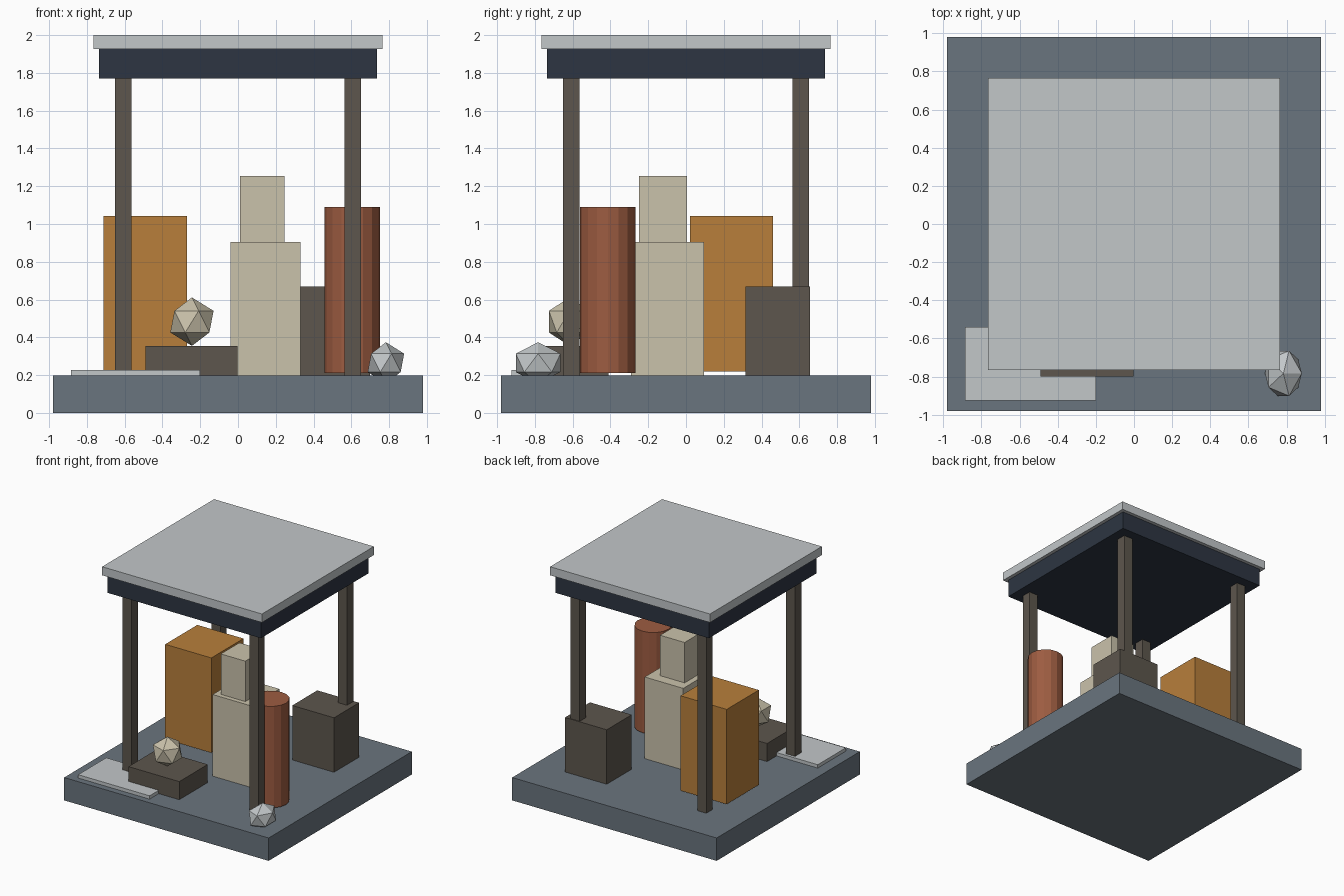
import bpy
from mathutils import Vector

if "Cube" in bpy.data.objects:
    bpy.data.objects.remove(bpy.data.objects["Cube"])


def srgb(r, g, b):
    def lin(c):
        c /= 255
        return c / 12.92 if c <= 0.04045 else ((c + 0.055) / 1.055) ** 2.4
    return (lin(r), lin(g), lin(b), 1)


def material(name, rgb):
    m = bpy.data.materials.new(name)
    m.diffuse_color = srgb(*rgb)
    m.use_nodes = True
    m.node_tree.nodes["Principled BSDF"].inputs["Base Color"].default_value = m.diffuse_color
    return m


SLATE = material("slate grey", (106, 117, 126))
PALE = material("pale grey", (194, 199, 201))
NAVY = material("dark navy", (45, 53, 66))
BROWN = material("dark brown", (93, 86, 77))
CREAM = material("cream", (202, 194, 171))
ORANGE = material("ochre orange", (184, 127, 59))
RUST = material("rust red", (157, 92, 65))


def finish(name, mat):
    ob = bpy.context.object
    ob.name = name
    ob.data.materials.append(mat)
    return ob


def box(name, mat, x, y, z):
    """Box from (min, max) ranges on each axis."""
    lo, hi = Vector((x[0], y[0], z[0])), Vector((x[1], y[1], z[1]))
    bpy.ops.mesh.primitive_cube_add(size=1, location=(lo + hi) / 2)
    bpy.context.object.scale = hi - lo
    return finish(name, mat)


def stone(name, mat, centre, radii):
    """Low-poly stone: a twenty-sided ball."""
    bpy.ops.mesh.primitive_ico_sphere_add(subdivisions=1, radius=1, location=centre)
    bpy.context.object.scale = radii
    return finish(name, mat)


# Base slab
box("base_slab", SLATE, (-0.98, 0.98), (-0.98, 0.98), (0, 0.198))

# Canopy: beam block, roof plate and four posts
box("roof_beam", NAVY, (-0.735, 0.735), (-0.735, 0.735), (1.77, 1.926))
box("roof_plate", PALE, (-0.766, 0.766), (-0.766, 0.766), (1.926, 2.0))
for sx, side in ((-1, "left"), (1, "right")):
    for sy, end in ((-1, "front"), (1, "back")):
        cx, cy, h = sx * 0.607, sy * 0.607, 0.043
        box(f"{end}_{side}_post", BROWN, (cx - h, cx + h), (cy - h, cy + h), (0.198, 1.77))

# Central stepped tower
box("tower_lower", CREAM, (-0.04, 0.33), (-0.29, 0.095), (0.198, 0.905))
box("tower_upper", CREAM, (0.01, 0.245), (-0.25, 0.005), (0.905, 1.255))

# Cabinet, crate, low step and floor plate
box("tall_cabinet", ORANGE, (-0.712, -0.27), (0.02, 0.46), (0.22, 1.042))
box("back_crate", BROWN, (0.30, 0.70), (0.315, 0.657), (0.198, 0.67))
box("low_step", BROWN, (-0.49, -0.003), (-0.80, -0.41), (0.198, 0.355))
box("floor_plate", PALE, (-0.885, -0.20), (-0.925, -0.54), (0.198, 0.227))

# Tank
bpy.ops.mesh.primitive_cylinder_add(vertices=16, radius=0.147, depth=0.88,
                                    location=(0.605, -0.414, 0.65))
finish("tank", RUST)

# Stones
stone("step_stone", CREAM, (-0.244, -0.617, 0.483), (0.128, 0.128, 0.128))
stone("corner_stone", PALE, (0.783, -0.783, 0.265), (0.108, 0.139, 0.109))
